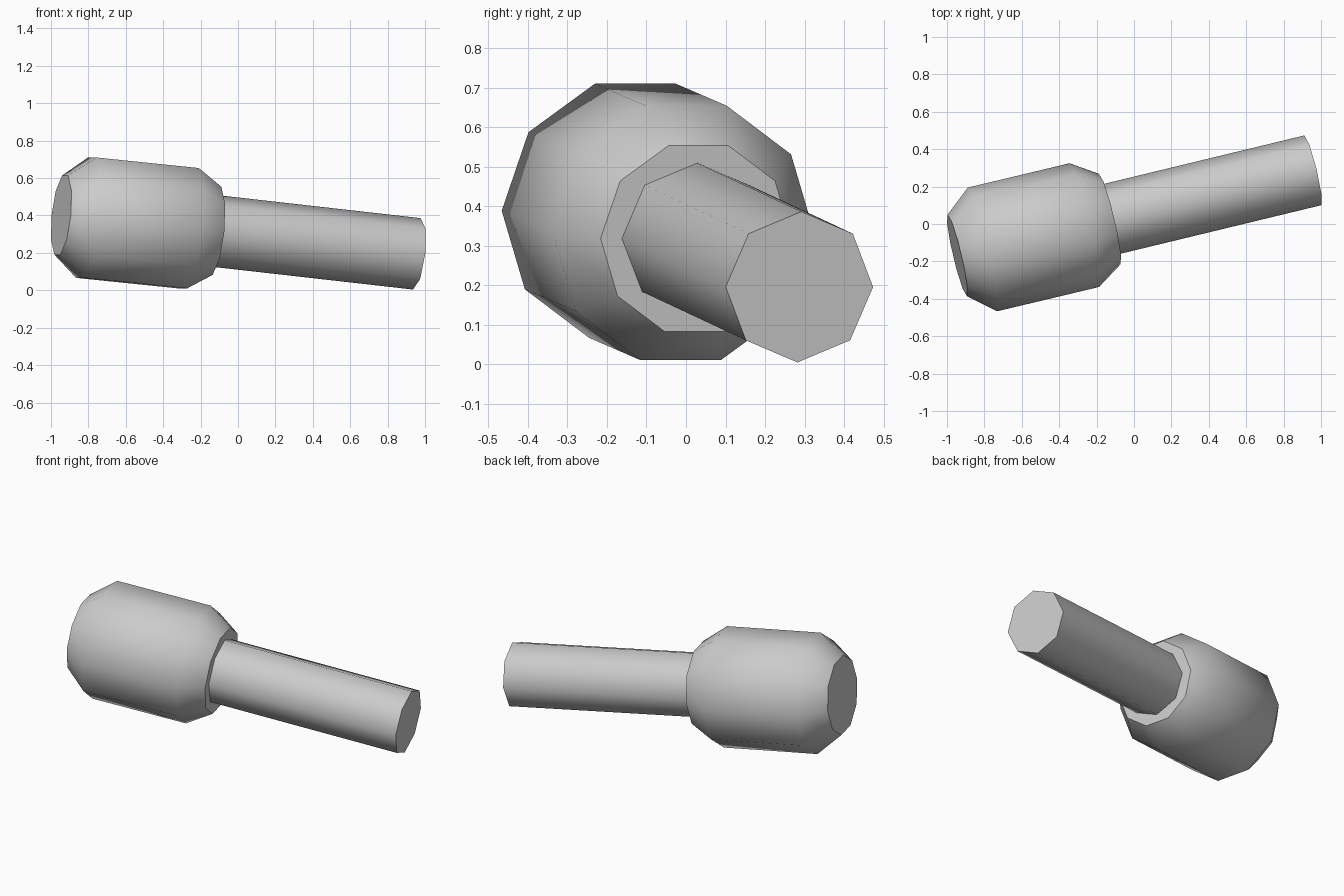
import bpy, bmesh, math
from mathutils import Vector

cube = bpy.data.objects.get("Cube")
if cube:
    bpy.data.objects.remove(cube, do_unlink=True)

grey = bpy.data.materials.new("light_grey")
grey.use_nodes = True
grey.diffuse_color = (0.6, 0.6, 0.6, 1)
grey.node_tree.nodes["Principled BSDF"].inputs["Base Color"].default_value = (0.6, 0.6, 0.6, 1)


def turned_part(name, start, end, sides, profile):
    """Capped turned solid; profile holds (fraction along the axis, radius)."""
    start, end = Vector(start), Vector(end)
    axis = end - start
    side = Vector((0, 0, 1)).cross(axis).normalized()   # stays horizontal
    up = axis.cross(side).normalized()
    bm = bmesh.new()
    rings = []
    for along, radius in profile:
        centre = start + axis * along
        angles = [math.tau * i / sides for i in range(sides)]
        rings.append([bm.verts.new(centre + radius * (side * math.cos(a) + up * math.sin(a)))
                      for a in angles])
    for a, b in zip(rings, rings[1:]):
        for i in range(sides):
            j = (i + 1) % sides
            bm.faces.new((a[i], a[j], b[j], b[i]))
    bm.faces.new(rings[0])
    bm.faces.new(rings[-1])
    bmesh.ops.recalc_face_normals(bm, faces=bm.faces)
    mesh = bpy.data.meshes.new(name)
    bm.to_mesh(mesh)
    bm.free()
    mesh.materials.append(grey)
    obj = bpy.data.objects.new(name, mesh)
    bpy.context.collection.objects.link(obj)
    # Smooth sides, sharp end caps
    bpy.ops.object.select_all(action='DESELECT')
    obj.select_set(True)
    bpy.context.view_layer.objects.active = obj
    bpy.ops.object.shade_smooth_by_angle(angle=math.radians(47))
    return obj


# Ten-sided head with a tapered shoulder at each end
turned_part("head", (-0.945, -0.168, 0.402), (-0.13, 0.026, 0.318), 10,
            [(0, 0.224), (0.166, 0.34), (0.834, 0.34), (1, 0.249)])

# Eight-sided straight handle
turned_part("handle", (-0.14, 0.022, 0.319), (0.956, 0.287, 0.195), 8,
            [(0, 0.192), (1, 0.192)])
